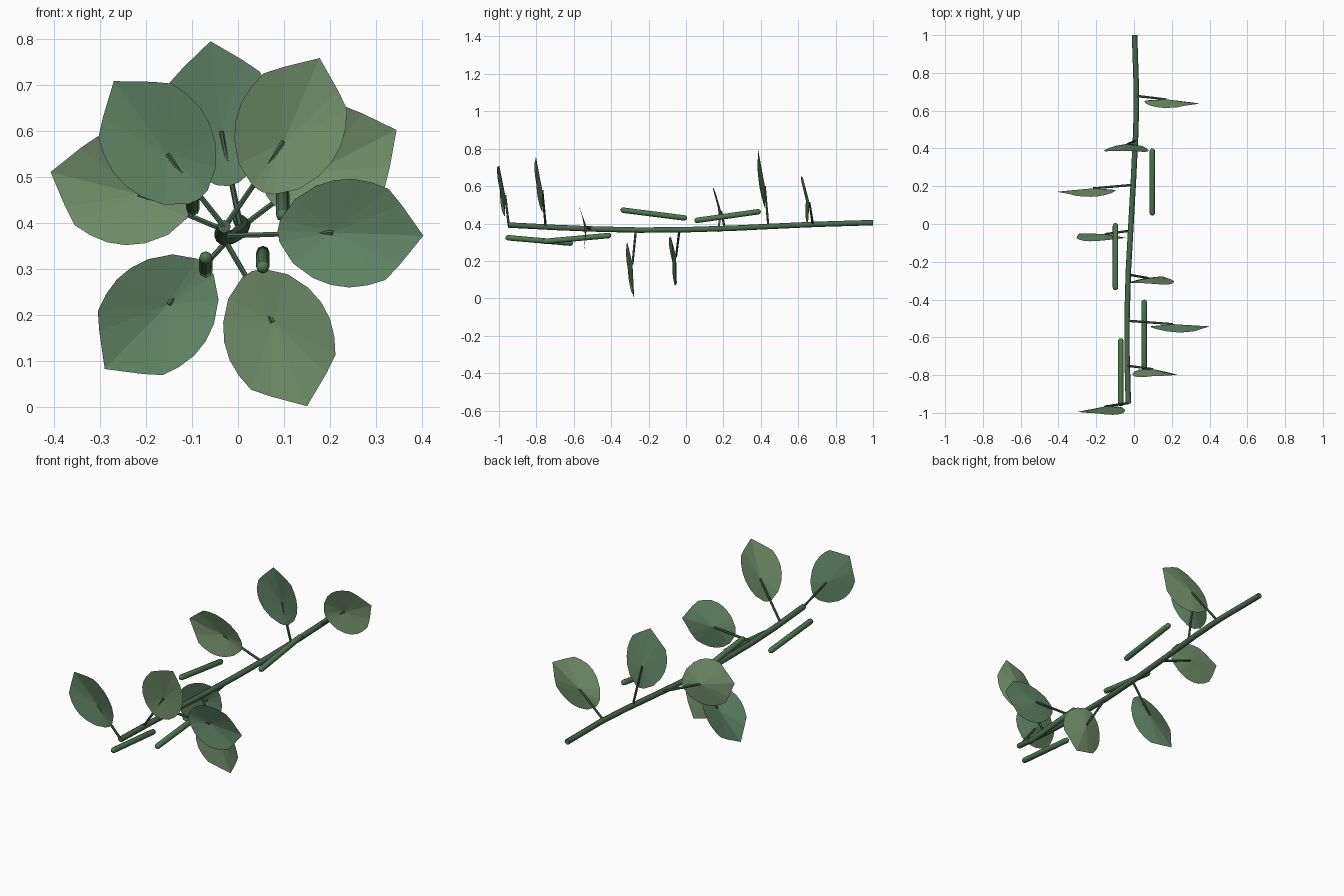
import bpy, math
from mathutils import Vector

if "Cube" in bpy.data.objects:
    bpy.data.objects.remove(bpy.data.objects["Cube"])


def material(name, rgb):
    m = bpy.data.materials.new(name)
    m.diffuse_color = (*rgb, 1)
    m.use_nodes = True
    m.node_tree.nodes["Principled BSDF"].inputs["Base Color"].default_value = m.diffuse_color
    return m


stem_mat = material("stem_green", (0.07, 0.14, 0.075))
pod_mat = material("pod_green", (0.08, 0.19, 0.085))
leaf_mats = [material("leaf_cool", (0.125, 0.25, 0.14)),
             material("leaf_warm", (0.18, 0.30, 0.155))]


def tube(name, pts, radii, mat, res=2):
    """Round tube through points with a radius at each, converted to mesh."""
    cu = bpy.data.curves.new(name, 'CURVE')
    cu.dimensions = '3D'
    cu.bevel_depth = 1.0
    cu.bevel_resolution = res
    cu.use_fill_caps = True
    sp = cu.splines.new('POLY')
    sp.points.add(len(pts) - 1)
    for p, co, r in zip(sp.points, pts, radii):
        p.co = (*co, 1)
        p.radius = r
    ob = bpy.data.objects.new(name, cu)
    bpy.context.collection.objects.link(ob)
    bpy.ops.object.select_all(action='DESELECT')
    ob.select_set(True)
    bpy.context.view_layer.objects.active = ob
    bpy.ops.object.convert(target='MESH')
    ob = bpy.context.object
    ob.data.materials.clear()
    ob.data.materials.append(mat)
    bpy.ops.object.shade_smooth_by_angle(angle=math.radians(50))
    return ob


# Main stem: gently bowed along y
STEM = [(-0.03, -0.95, 0.392), (-0.037, -0.7, 0.379), (-0.037, -0.5, 0.371),
        (-0.03, -0.25, 0.365), (-0.016, 0.0, 0.367), (-0.002, 0.25, 0.375),
        (0.01, 0.5, 0.387), (0.013, 0.7, 0.396), (0.003, 1.0, 0.405)]
tube("stem", STEM, [0.0145] * len(STEM), stem_mat)


def stem_at(y):
    for a, b in zip(STEM, STEM[1:]):
        if y <= b[1]:
            return Vector(a).lerp(Vector(b), (y - a[1]) / (b[1] - a[1]))


# Pods: slim capsules lying beside the stem
def pod(name, a, b, r=0.0145):
    a, b = Vector(a), Vector(b)
    d = (b - a).normalized()
    pts, rad = [], []
    for end, sign in ((a, 1), (b, -1)):
        ring = [(end + d * sign * r * (1 - math.cos(t)), r * math.sin(t))
                for t in (0.15, 0.6, 1.05, math.pi / 2)]
        for p, q in (ring if sign == 1 else ring[::-1]):
            pts.append(p)
            rad.append(q)
    tube(name, pts, rad, pod_mat)


pod("pod_1", (-0.07, -0.965, 0.325), (-0.07, -0.605, 0.294))
pod("pod_2", (0.054, -0.77, 0.303), (0.054, -0.40, 0.337))
pod("pod_3", (-0.098, -0.35, 0.473), (-0.098, 0.005, 0.428))
pod("pod_4", (0.097, 0.045, 0.415), (0.097, 0.40, 0.465))

# Leaf half outline: distance along the midrib, half width
HALF = [(0.005, 0.025), (0.036, 0.070), (0.08, 0.100), (0.12, 0.114),
        (0.16, 0.118), (0.20, 0.112), (0.238, 0.099), (0.267, 0.066)]
LENGTH, CENTRE = 0.317, 0.12
OUTLINE = [(0, 0)] + HALF + [(LENGTH, 0)] + [(s, -t) for s, t in HALF[::-1]]

# Leaves: y on stem, base (x, z), tip (x, z)
LEAVES = [(-0.948, (-0.083, 0.452), (-0.27, 0.708)),
          (-0.75, (0.052, 0.467), (0.177, 0.757)),
          (-0.512, (0.086, 0.383), (0.405, 0.372)),
          (-0.268, (0.03, 0.295), (0.15, 0.002)),
          (-0.035, (-0.067, 0.308), (-0.292, 0.08)),
          (0.207, (-0.1, 0.433), (-0.406, 0.51)),
          (0.44, (-0.022, 0.48), (-0.06, 0.796)),
          (0.678, (0.062, 0.458), (0.345, 0.602))]

for i, (y, base, tip) in enumerate(LEAVES, 1):
    base, tip = Vector(base), Vector(tip)
    d = (tip - base).normalized()
    n = Vector((-d.y, d.x))
    mid = base + d * CENTRE
    yc = y - 0.018
    # Fan of faces around a centre, tilted and cupped toward the front
    verts = [(mid.x, yc, mid.y)]
    for s, t in OUTLINE:
        p = base + d * s + n * t
        cup = 0.013 + 0.017 * (t / 0.118) ** 2
        verts.append((p.x, yc - 0.12 * (p.y - mid.y) - cup, p.y))
    k = len(OUTLINE)
    faces = [(0, 1 + j, 1 + (j + 1) % k) for j in range(k)]
    me = bpy.data.meshes.new(f"leaf_{i}")
    me.from_pydata(verts, [], faces)
    if me.polygons[0].normal.y > 0:
        me.flip_normals()
    me.materials.append(leaf_mats[(i - 1) % 2])
    bpy.context.collection.objects.link(bpy.data.objects.new(f"leaf_{i}", me))
    # Leaf stalk from stem to leaf centre
    tube(f"leaf_stalk_{i}", [stem_at(y), (mid.x, yc, mid.y)],
         [0.0065, 0.0055], stem_mat, res=1)
